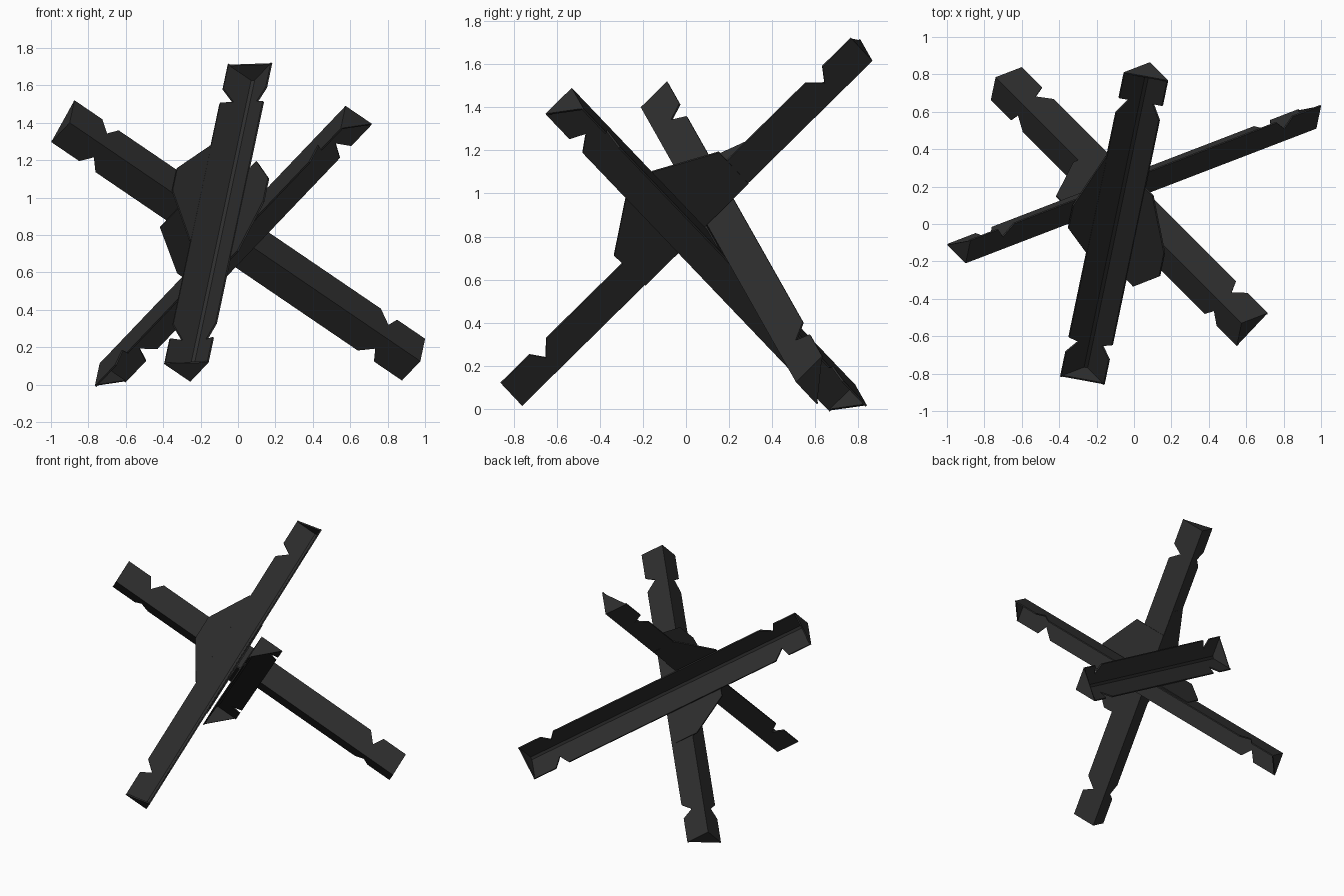
import bpy, bmesh
from mathutils import Vector as V

if "Cube" in bpy.data.objects:
    bpy.data.objects.remove(bpy.data.objects["Cube"])

# Half-length direction vectors of the three crossing beams, and their meeting point
A, B, C = V((.17, .81, .80)), V((.935, .36, -.635)), V((.655, -.65, .69))
X = V((-.083, .085, .85))
W = .15     # leg width, as a fraction of the half length
T = .008    # plate thickness, same unit

steel = bpy.data.materials.new("dark_steel")
steel.diffuse_color = (.028, .028, .028, 1)
steel.use_nodes = True
steel.node_tree.nodes["Principled BSDF"].inputs["Base Color"].default_value = steel.diffuse_color


def add_prism(bm, pts, offset):
    """Closed plate: polygon swept along an offset."""
    lo = [bm.verts.new(p) for p in pts]
    hi = [bm.verts.new(p + offset) for p in pts]
    bm.faces.new(lo[::-1])
    bm.faces.new(hi)
    n = len(pts)
    for i in range(n):
        j = (i + 1) % n
        bm.faces.new((lo[i], lo[j], hi[j], hi[i]))


def finish(bm, name):
    bmesh.ops.recalc_face_normals(bm, faces=bm.faces)
    me = bpy.data.meshes.new(name)
    bm.to_mesh(me)
    bm.free()
    me.materials.append(steel)
    ob = bpy.data.objects.new(name, me)
    bpy.context.collection.objects.link(ob)


def beam(name, start, end, u, v):
    """Angle iron: two notched legs u and v, inner fillet and end caps."""
    start, end = V(start), V(end)
    axis = end - start
    length = axis.length
    d = axis / length
    bm = bmesh.new()
    # notch profile: distance from end, height fraction of the leg
    prof = [(0, 1), (.19, 1), (.235, .57), (.30, 1)]
    outline = prof + [(length - s, h) for s, h in reversed(prof)]
    outline = [(0, 0)] + outline + [(length, 0)]
    for leg, other in ((u, v), (v, u)):
        add_prism(bm, [start + d * s + leg * (W * h) for s, h in outline], other * T)
    # inner fillet
    f = .028
    add_prism(bm, [start, start + u * f, start + v * f], axis)
    # triangular end caps
    for p, off in ((start, d * .01), (end, d * -.01)):
        add_prism(bm, [p, p + u * W, p + v * W], off)
    finish(bm, name)


def gusset(name, p, q, pts, offset):
    """Flat joining plate given in two beam directions."""
    bm = bmesh.new()
    add_prism(bm, [X + p * s + q * t for s, t in pts], offset * T)
    finish(bm, name)


# Beams
beam("upright_beam", (-.255, -.76, .015), (.085, .865, 1.615), -B, C)
beam("wide_beam", (-.90, -.21, 1.40), (.975, .51, .125), -C, A)
beam("cross_beam", (.575, -.53, 1.49), (-.74, .785, .113), -A, B)

# Gusset plates around the crossing
gusset("upper_gusset", -B, A,
       [(0, -.22), (.15, -.22), (.29, 0), (.29, .15), (.15, .41), (0, .41)], C)
gusset("lower_gusset", -C, B,
       [(0, -.21), (.21, -.21), (.37, 0), (.37, .155), (0, .155)], A)
gusset("side_gusset", C, A,
       [(0, -.34), (.21, -.35), (.37, -.155), (.37, 0), (.21, .25), (0, .25)], B)
